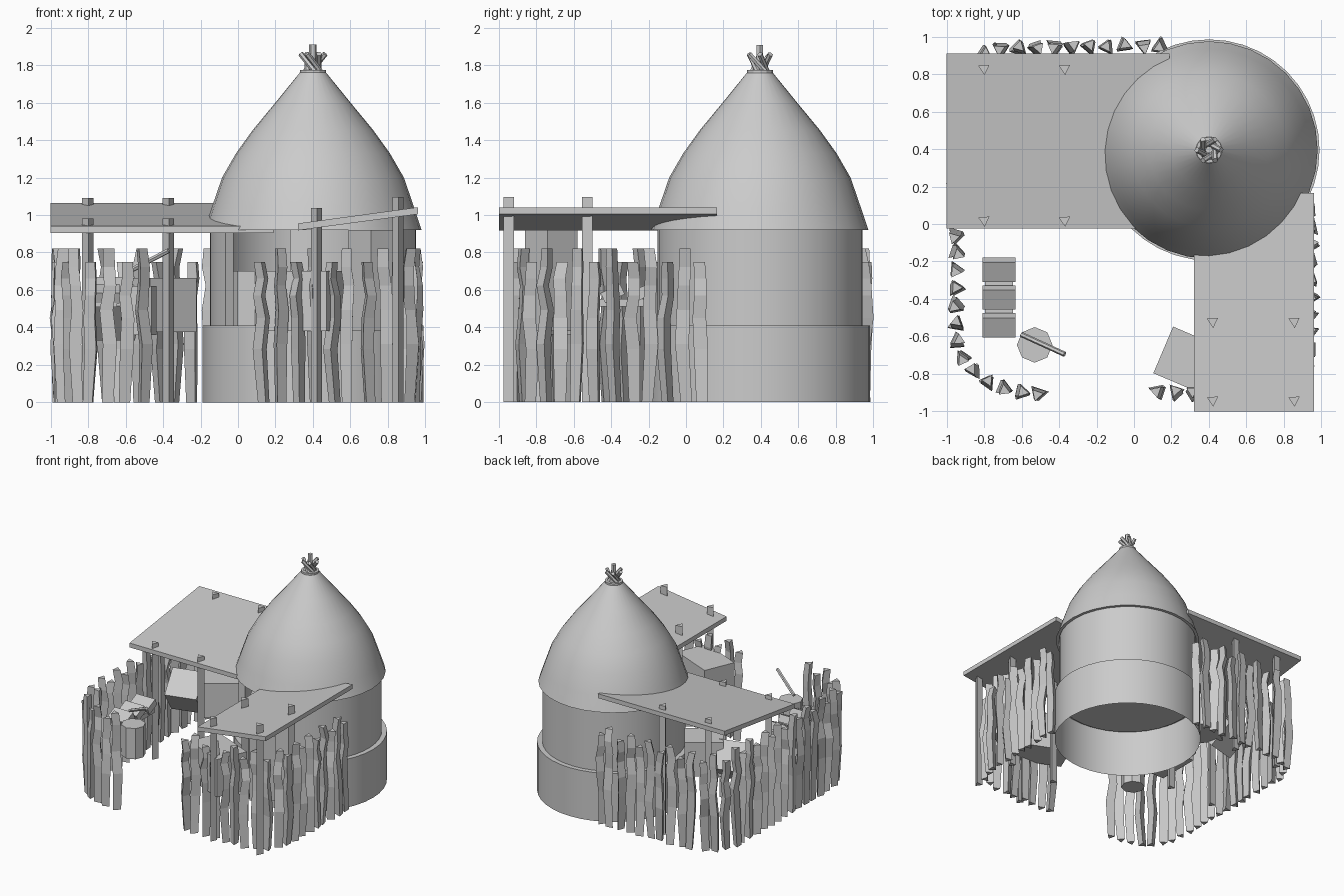
import bpy, bmesh, math, random
from mathutils import Vector, Matrix

if "Cube" in bpy.data.objects:
    bpy.data.objects.remove(bpy.data.objects["Cube"])
random.seed(4)
CX, CY = 0.4, 0.395


def make(name, verts, faces, smooth=False):
    me = bpy.data.meshes.new(name)
    me.from_pydata([tuple(v) for v in verts], [], faces)
    bm = bmesh.new()
    bm.from_mesh(me)
    bmesh.ops.recalc_face_normals(bm, faces=bm.faces)
    bm.to_mesh(me)
    bm.free()
    ob = bpy.data.objects.new(name, me)
    bpy.context.collection.objects.link(ob)
    if smooth:
        bpy.ops.object.select_all(action='DESELECT')
        ob.select_set(True)
        bpy.context.view_layer.objects.active = ob
        bpy.ops.object.shade_smooth_by_angle(angle=math.radians(30))
    return ob


def loft(name, rings, caps=True, loop=False, smooth=False):
    """Skin a list of closed rings, optionally capped or joined end to start."""
    n, m = len(rings[0]), len(rings)
    faces = [(i * n + j, i * n + (j + 1) % n,
              (i + 1) % m * n + (j + 1) % n, (i + 1) % m * n + j)
             for i in range(m if loop else m - 1) for j in range(n)]
    if caps and not loop:
        faces += [tuple(range(n)), tuple(range((m - 1) * n, m * n))]
    return make(name, [v for r in rings for v in r], faces, smooth)


def ring(x, y, z, r, n, turn=0.0):
    return [(x + r * math.cos(turn + math.tau * i / n),
             y + r * math.sin(turn + math.tau * i / n), z) for i in range(n)]


def lathe(name, profile, n=32, x=CX, y=CY, caps=False, smooth=True, loop=False):
    return loft(name, [ring(x, y, z, r, n) for r, z in profile], caps, loop, smooth)


def box(name, c, size, turn=0.0, tilt=0.0):
    M = (Matrix.Translation(c) @ Matrix.Rotation(math.radians(turn), 4, 'Z')
         @ Matrix.Rotation(math.radians(tilt), 4, 'X'))
    a, b, h = (s / 2 for s in size)
    rings = [[M @ Vector((sx * a, sy * b, z)) for sx, sy in
              ((-1, -1), (1, -1), (1, 1), (-1, 1))] for z in (-h, h)]
    return loft(name, rings)


def rod(name, p, q, r, n=6):
    p, q = Vector(p), Vector(q)
    rot = (q - p).to_track_quat('Z', 'Y')
    return loft(name, [[c + rot @ Vector(v) for v in ring(0, 0, 0, r, n)] for c in (p, q)])


# Round hut: plinth, floor, wall with doorway, thatched roof
lathe("plinth", [(0.59, 0), (0.59, 0.41), (0.5, 0.41)], 40)
lathe("hut_floor", [(0.56, 0.39), (0.56, 0.405)], 32, caps=True, smooth=False)
a0, a1, steps = math.radians(-103), math.radians(212), 36
sections = []
for i in range(steps + 1):
    a = a0 + (a1 - a0) * i / steps
    sections.append([(CX + r * math.cos(a), CY + r * math.sin(a), z)
                     for r, z in ((0.55, 0.4), (0.55, 0.94), (0.5, 0.94), (0.5, 0.4))])
loft("hut_wall", sections, smooth=True)
lathe("roof", [(0.58, 0.92), (0.54, 1.04), (0.485, 1.2), (0.41, 1.33), (0.32, 1.455),
               (0.2, 1.6), (0.07, 1.76), (0.03, 1.76), (0.18, 1.58), (0.3, 1.435),
               (0.465, 1.19), (0.555, 0.92)], 32, loop=True)

# Tied bundle of sticks at the roof peak
lathe("peak_ring", [(0.07, 1.75), (0.07, 1.775)], 12, caps=True, smooth=False)
rod("peak_stick_middle", (CX, CY, 1.75), (CX, CY, 1.91), 0.02)
for i in range(6):
    a = math.tau * i / 6
    b = a + 1.9
    rod(f"peak_stick_{i}", (CX + 0.045 * math.cos(b), CY + 0.045 * math.sin(b), 1.76),
        (CX + 0.065 * math.cos(a), CY + 0.065 * math.sin(a), 1.86), 0.015)


# Lean-to roofs on triangular posts
def lean_to(name, x0, x1, y0, y1, height, posts, rise):
    cs = ((x0, y0), (x1, y0), (x1, y1), (x0, y1))
    loft(name + "_roof", [[(x, y, height(x, y) - d) for x, y in cs] for d in (0.037, 0)])
    for i, (x, y) in enumerate(posts):
        loft(f"{name}_post_{i}", [ring(x, y, z, 0.035, 3, 0.6)
                                  for z in (0, height(x, y) + rise)])


lean_to("left_shelter", -1.0, 0.19, -0.025, 0.91,
        lambda x, y: 0.94 + (y + 0.025) * 0.134,
        [(x, y) for x in (-0.8, -0.37) for y in (0.02, 0.83)], 0.035)
lean_to("right_shelter", 0.32, 0.96, -1.0, 0.165,
        lambda x, y: 0.955 + (x - 0.32) * 0.135,
        [(x, y) for x in (0.42, 0.855) for y in (-0.94, -0.52)], 0.07)


# Fence of crooked three-sided stakes following two paths
def fence(name, path, gap):
    pts = [Vector(p) for p in path]
    total = sum((b - a).length for a, b in zip(pts, pts[1:]))
    count = round(total / gap)
    for k in range(count + 1):
        d = total * k / count
        for a, b in zip(pts, pts[1:]):
            length = (b - a).length
            if d <= length + 1e-5:
                break
            d -= length
        p = a + (b - a) * (d / length)
        h = 0.82 if k % 2 else 0.75
        turn = random.uniform(0, math.tau)
        rings = []
        for t, r in ((0, 0.036), (0.38, 0.044), (0.6, 0.042), (0.76, 0.038), (0.88, 0.038), (1, 0.035)):
            w = 0.013
            rings.append(ring(p.x + random.uniform(-w, w), p.y + random.uniform(-w, w),
                              h * t, r, 3, turn))
        loft(f"{name}_{k}", rings)


fence("left_fence_stake", [(0.14, 0.95), (-0.7, 0.94), (-0.88, 0.87), (-0.95, 0.72),
                           (-0.95, -0.57), (-0.91, -0.74), (-0.78, -0.85),
                           (-0.62, -0.9), (-0.51, -0.9)], 0.093)
fence("right_fence_stake", [(0.13, -0.9), (0.7, -0.9), (0.86, -0.84), (0.94, -0.7),
                            (0.94, 0.08)], 0.093)

# Household goods inside the yard
lathe("indoor_pot", [(0.13, 0.39), (0.13, 0.7)], 8, 0.09, 0.26, caps=True)
lathe("mortar", [(0.095, 0.36), (0.095, 0.62)], 8, -0.53, -0.645, caps=True, smooth=True)
rod("pestle", (-0.6, -0.59, 0.69), (-0.37, -0.695, 0.81), 0.014)
for i in range(3):
    box(f"rack_slat_{i}", (-0.72, -0.54 + 0.148 * i, 0.58), (0.175, 0.115, 0.06), 0, 25)
box("rack_base", (-0.72, -0.39, 0.53), (0.15, 0.38, 0.04))
box("low_crate", (0.34, -0.75, 0.54), (0.4, 0.27, 0.32), -23)
box("tall_crate", (0.73, -0.72, 0.65), (0.2, 0.2, 0.54), 37)
box("left_crate", (-0.42, 0.36, 0.52), (0.3, 0.26, 0.29), 35)
box("left_bundle", (-0.68, 0.3, 0.5), (0.26, 0.24, 0.24), 15, 40)
